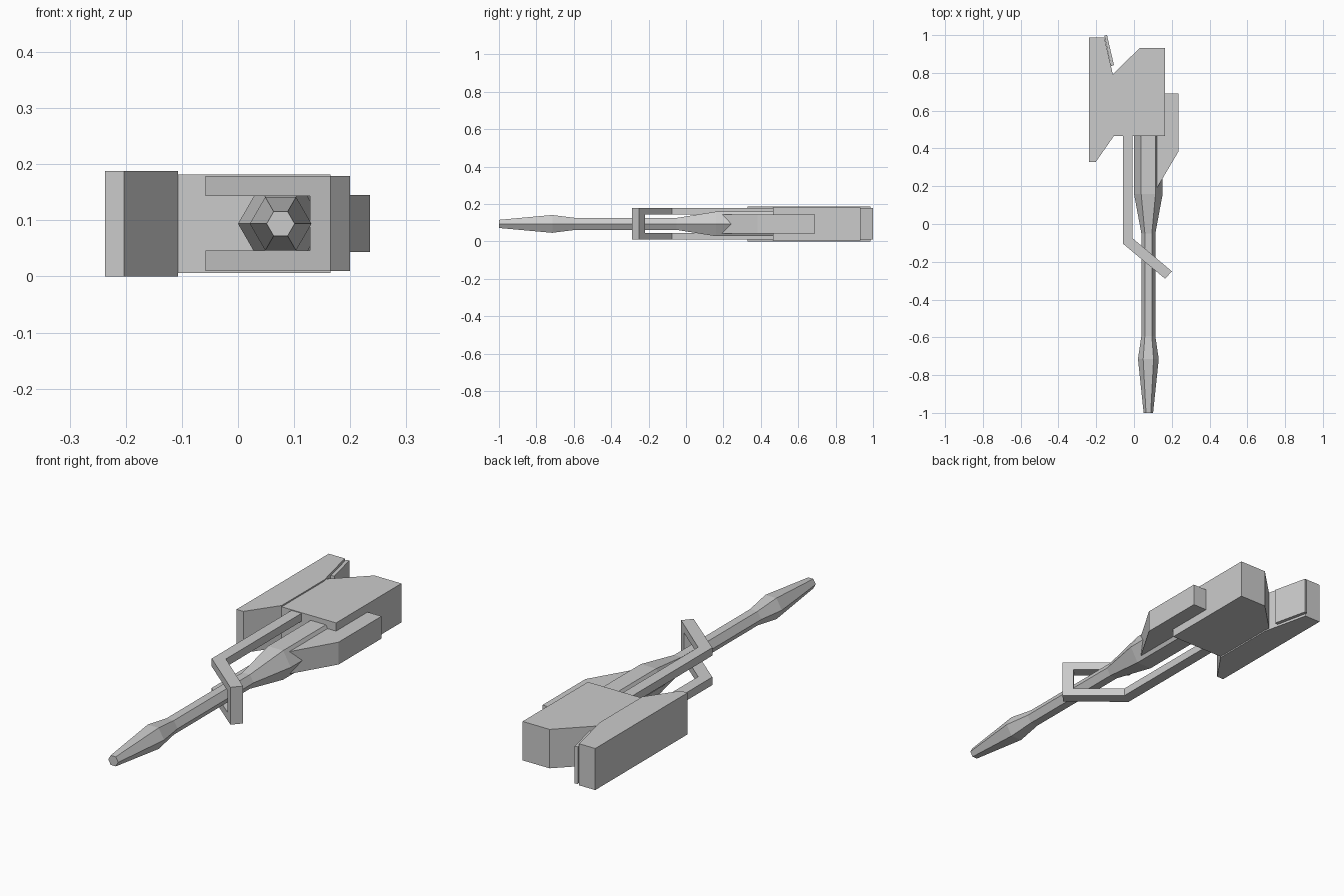
import bpy, bmesh, math

old = bpy.data.objects.get("Cube")
if old:
    bpy.data.objects.remove(old, do_unlink=True)

grey = bpy.data.materials.new("plain grey")
grey.use_nodes = True
colour = (0.6, 0.6, 0.6, 1)
grey.diffuse_color = colour
grey.node_tree.nodes["Principled BSDF"].inputs["Base Color"].default_value = colour

MID_Z = 0.094


def finish(bm, name):
    bmesh.ops.recalc_face_normals(bm, faces=bm.faces)
    mesh = bpy.data.meshes.new(name)
    bm.to_mesh(mesh)
    bm.free()
    mesh.materials.append(grey)
    obj = bpy.data.objects.new(name, mesh)
    bpy.context.collection.objects.link(obj)
    return obj


def prism(name, outline, z0, z1):
    """Extrude a plan outline from z0 to z1."""
    bm = bmesh.new()
    face = bm.faces.new([bm.verts.new((x, y, z0)) for x, y in outline])
    grown = bmesh.ops.extrude_face_region(bm, geom=[face])["geom"]
    verts = [g for g in grown if isinstance(g, bmesh.types.BMVert)]
    bmesh.ops.translate(bm, verts=verts, vec=(0, 0, z1 - z0))
    return finish(bm, name)


def hex_handle(name, x, stations):
    """Loft six-sided rings along y from (y, radius) stations."""
    bm = bmesh.new()
    rings = []
    for y, r in stations:
        angles = [math.radians(60 * i) for i in range(6)]
        rings.append([bm.verts.new((x + r * math.cos(a), y, MID_Z + r * math.sin(a)))
                      for a in angles])
    for a, b in zip(rings, rings[1:]):
        for i in range(6):
            j = (i + 1) % 6
            bm.faces.new((a[i], a[j], b[j], b[i]))
    bm.faces.new(rings[0])
    bm.faces.new(rings[-1])
    return finish(bm, name)


# Handle with swollen pommel and thick neck
hex_handle("handle", 0.076, [(-1, 0.025), (-0.715, 0.055), (-0.593, 0.037),
                             (-0.05, 0.037), (0.16, 0.076), (0.5, 0.076)])

# Head blocks
prism("main_block", [(-0.108, 0.465), (0.165, 0.465), (0.165, 0.932),
                     (0.03, 0.932), (-0.112, 0.792)], 0.006, 0.182)
prism("striking_block", [(-0.237, 0.328), (-0.203, 0.328), (-0.107, 0.465),
                         (-0.107, 0.77), (-0.157, 0.987), (-0.237, 0.987)], 0, 0.188)
prism("striking_plate", [(-0.157, 0.997), (-0.143, 1.0), (-0.106, 0.841),
                         (-0.122, 0.836)], 0.01, 0.178)
prism("side_block", [(0.121, 0.19), (0.235, 0.383), (0.235, 0.69),
                     (0.16, 0.69), (0.121, 0.5)], 0.044, 0.145)

# Guard: bent rails above and below the handle, joined by a post
rail = [(-0.058, 0.48), (-0.058, -0.105), (0.165, -0.29), (0.2, -0.25),
        (-0.008, -0.075), (-0.008, 0.48)]
for name, z0, z1 in (("upper_guard_rail", 0.143, 0.179), ("lower_guard_rail", 0.01, 0.046)):
    prism(name, rail, z0, z1)
prism("guard_post", [(0.128, -0.259), (0.165, -0.29), (0.2, -0.25), (0.163, -0.219)],
      0.046, 0.143)
